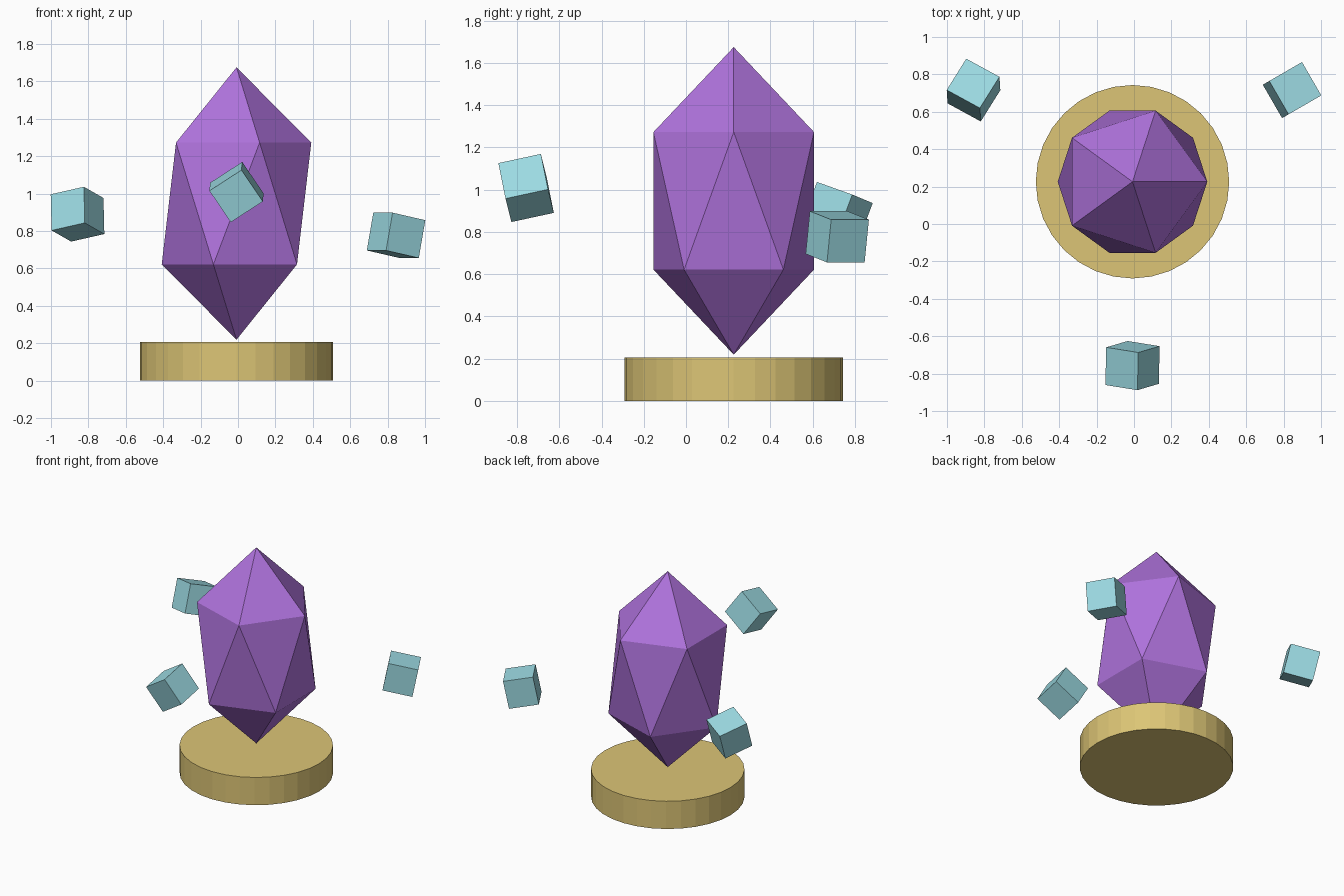
import bpy
from mathutils import Vector, Matrix

if "Cube" in bpy.data.objects:
    bpy.data.objects.remove(bpy.data.objects["Cube"])

CX, CY = -0.008, 0.226


def material(name, rgb):
    m = bpy.data.materials.new(name)
    m.diffuse_color = (*rgb, 1)
    m.use_nodes = True
    m.node_tree.nodes["Principled BSDF"].inputs["Base Color"].default_value = m.diffuse_color
    return m


def finish(name, mat):
    ob = bpy.context.object
    ob.name = name
    ob.data.materials.append(mat)
    return ob


gold = material("gold", (0.72, 0.56, 0.18))
purple = material("purple", (0.43, 0.17, 0.72))
cyan = material("pale_cyan", (0.33, 0.70, 0.76))

# Round pedestal
bpy.ops.mesh.primitive_cylinder_add(vertices=32, radius=0.517, depth=0.206,
                                    location=(CX, CY, 0.103))
finish("pedestal", gold)

# Floating crystal: a stretched icosahedron
bpy.ops.mesh.primitive_ico_sphere_add(subdivisions=1, radius=1, location=(CX, CY, 0.947))
finish("crystal", purple).scale = (0.447, 0.447, 0.728)

# Tumbling cubes around the crystal: centre and two edge directions
cubes = [
    ("front_cube", (CX, -0.757, 1.008), (0.168, -0.027, 0.109), (0, 0.203, 0.041)),
    ("left_cube", (-0.858, 0.716, 0.89), (0.176, -0.096, 0.040), (0, 0.069, 0.193)),
    ("right_cube", (0.845, 0.716, 0.777), (0.104, -0.180, 0), (0.174, 0.101, -0.040)),
]
for name, centre, a, b in cubes:
    u = Vector(a).normalized()
    v = Vector(b)
    v = (v - u * v.dot(u)).normalized()
    bpy.ops.mesh.primitive_cube_add(size=0.206)
    turn = Matrix((u, v, u.cross(v))).transposed().to_4x4()
    finish(name, cyan).matrix_world = Matrix.Translation(centre) @ turn
